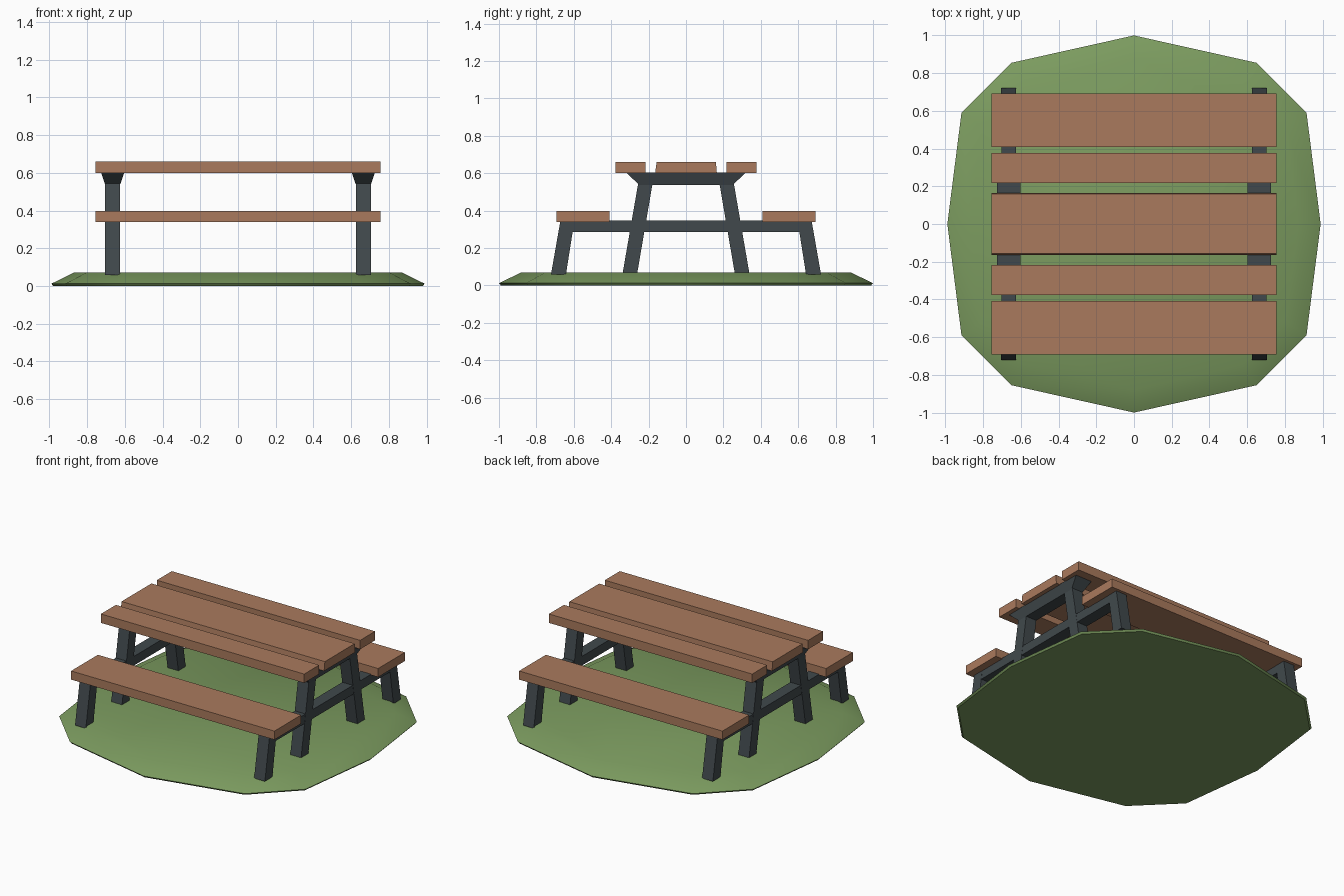
import bpy, bmesh, math

if "Cube" in bpy.data.objects:
    bpy.data.objects.remove(bpy.data.objects["Cube"])


def material(name, rgb):
    m = bpy.data.materials.new(name)
    m.diffuse_color = (*rgb, 1)
    m.use_nodes = True
    m.node_tree.nodes["Principled BSDF"].inputs["Base Color"].default_value = m.diffuse_color
    return m


WOOD = material("brown wood", (0.40, 0.195, 0.11))
METAL = material("dark grey metal", (0.052, 0.066, 0.072))
GRASS = material("grass green", (0.20, 0.33, 0.115))


def loft(name, rings, mat, smooth=False):
    """Closed solid through rings with equal numbers of points."""
    bm = bmesh.new()
    vs = [[bm.verts.new(p) for p in r] for r in rings]
    n = len(vs[0])
    for a, b in zip(vs, vs[1:]):
        for i in range(n):
            j = (i + 1) % n
            bm.faces.new((a[i], a[j], b[j], b[i]))
    bm.faces.new(vs[0][::-1])
    bm.faces.new(vs[-1])
    bmesh.ops.recalc_face_normals(bm, faces=bm.faces)
    me = bpy.data.meshes.new(name)
    bm.to_mesh(me)
    bm.free()
    me.materials.append(mat)
    ob = bpy.data.objects.new(name, me)
    bpy.context.collection.objects.link(ob)
    if smooth:
        bpy.ops.object.select_all(action='DESELECT')
        ob.select_set(True)
        bpy.context.view_layer.objects.active = ob
        bpy.ops.object.shade_smooth_by_angle(angle=math.radians(35))
    return ob


def rect(x0, x1, y0, y1, z):
    return [(x0, y0, z), (x1, y0, z), (x1, y1, z), (x0, y1, z)]


def bar(name, x, bottom, top, mat):
    """Block between two levels, each given as (half width, y0, y1, z)."""
    return loft(name, [rect(x - w, x + w, a, b, z) for w, a, b, z in (bottom, top)], mat)


# grass mound: twelve sided, sloped rim
quarter = [(0.99, 0), (0.915, 0.59), (0.65, 0.855)]
outline = (quarter + [(0, 1.0)] + [(-x, y) for x, y in quarter[::-1]]
           + [(-x, -y) for x, y in quarter[1:]] + [(0, -1.0)]
           + [(x, -y) for x, y in quarter[:0:-1]])
loft("grass_mound", [[(x * s, y * s, z) for x, y in outline]
                     for s, z in ((0.99, 0), (1, 0.012), (0.88, 0.07))], GRASS, True)

# table top planks
L = 0.755
bar("table_plank_middle", 0, (L, -0.165, 0.165, 0.60), (L, -0.157, 0.16, 0.66), WOOD)
for s, side in ((-1, "front"), (1, "back")):
    a, b = sorted((s * 0.217, s * 0.376))
    bar("table_plank_" + side, 0, (L, a, b, 0.60), (L, a, b, 0.66), WOOD)
    # bench seat made of two touching planks
    for part, y0, y1 in (("inner", 0.408, 0.566), ("outer", 0.566, 0.692)):
        a, b = sorted((s * y0, s * y1))
        bar(f"bench_{part}_plank_{side}", 0, (L, a, b, 0.34), (L, a, b, 0.398), WOOD)

# two end frames
for x, end in ((-0.665, "left"), (0.665, "right")):
    # flared bracket under the table top
    bar("top_bracket_" + end, x, (0.04, -0.25, 0.25, 0.538), (0.062, -0.32, 0.32, 0.603), METAL)
    # cross beam carrying the benches
    bar("cross_beam_" + end, x, (0.039, -0.62, 0.62, 0.285), (0.039, -0.62, 0.62, 0.346), METAL)
    for s, side in ((-1, "front"), (1, "back")):
        for part, lo, hi, z in (("table", (0.262, 0.34), (0.178, 0.255), 0.55),
                                ("bench", (0.642, 0.722), (0.597, 0.672), 0.343)):
            a, b = sorted(s * v for v in lo)
            c, d = sorted(s * v for v in hi)
            bar(f"{part}_leg_{end}_{side}", x, (0.04, a, b, 0.058), (0.04, c, d, z), METAL)
